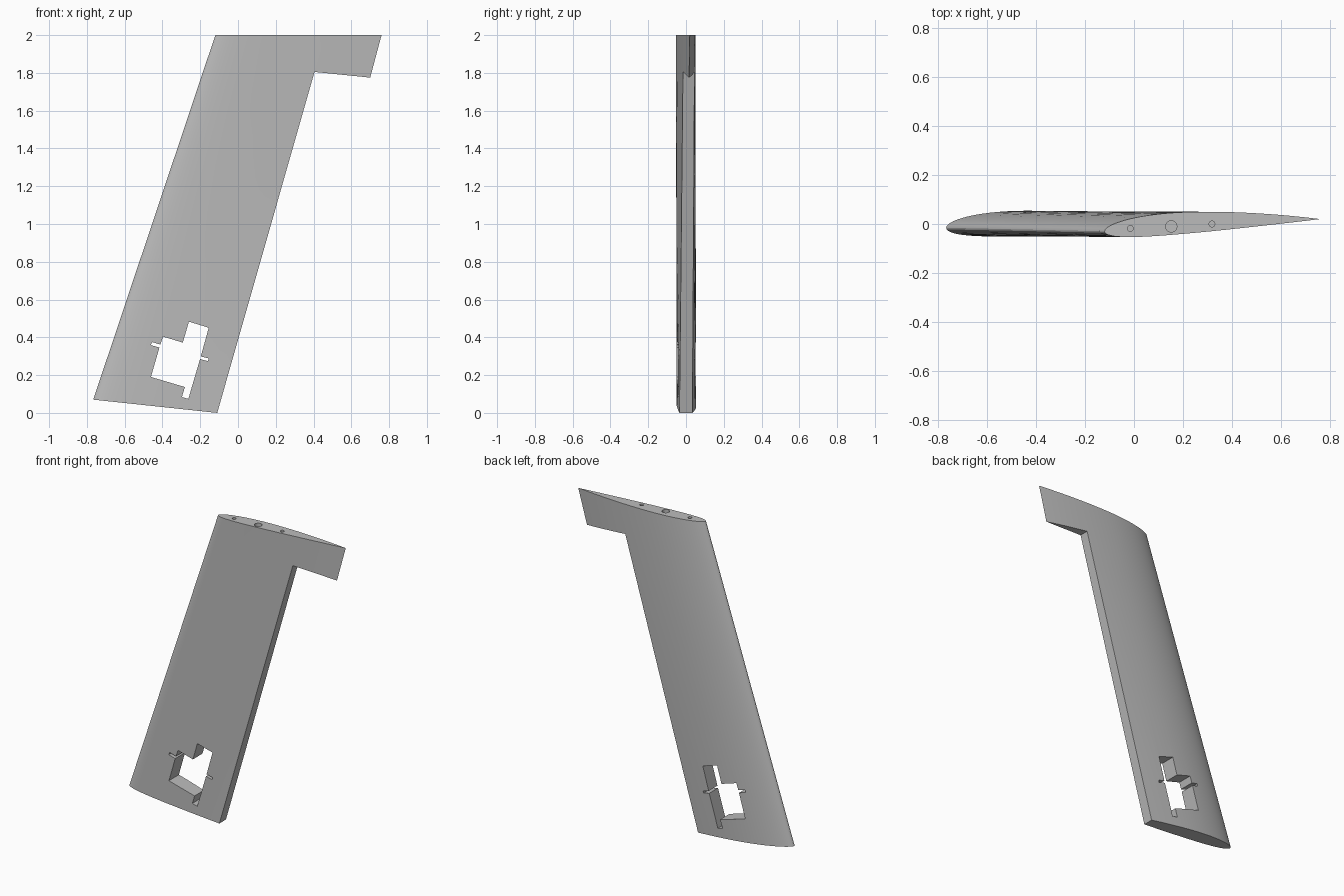
import bpy, bmesh, math

cube = bpy.data.objects.get("Cube")
if cube:
    bpy.data.objects.remove(cube, do_unlink=True)

grey = bpy.data.materials.new("plain grey")
grey.use_nodes = True
colour = (0.5, 0.5, 0.5, 1)
grey.diffuse_color = colour
grey.node_tree.nodes["Principled BSDF"].inputs["Base Color"].default_value = colour

STEPS = 36   # points along each side of the section
RINGS = 6    # sections along the span


def make_object(name, bm):
    bmesh.ops.recalc_face_normals(bm, faces=bm.faces)
    mesh = bpy.data.meshes.new(name)
    bm.to_mesh(mesh)
    bm.free()
    mesh.materials.append(grey)
    obj = bpy.data.objects.new(name, mesh)
    bpy.context.collection.objects.link(obj)
    return obj


def prism(name, outline):
    """Extrude an x-z outline right through the wing along y."""
    bm = bmesh.new()
    face = bm.faces.new([bm.verts.new((x, -0.3, z)) for x, z in outline])
    new = bmesh.ops.extrude_face_region(bm, geom=[face])["geom"]
    bmesh.ops.translate(bm, vec=(0, 0.6, 0),
                        verts=[v for v in new if isinstance(v, bmesh.types.BMVert)])
    return make_object(name, bm)


def cylinder(name, x, y, radius):
    bm = bmesh.new()
    bmesh.ops.create_cone(bm, cap_ends=True, segments=32, radius1=radius,
                          radius2=radius, depth=0.2)
    bmesh.ops.translate(bm, vec=(x, y, 2), verts=bm.verts)
    return make_object(name, bm)


def half_thickness(s):
    return 5 * 0.102 * (0.2969 * math.sqrt(s) - 0.126 * s - 0.3516 * s**2
                        + 0.2843 * s**3 - 0.1036 * s**4)


def camber(s, m=0.018, p=0.4):
    if s < p:
        return m * (1 - ((p - s) / p) ** 2)
    return m * (1 - ((s - p) / (1 - p)) ** 2)


def section(z):
    """Airfoil at height z, with sweep, taper and twist."""
    nose = -0.12 - 0.335 * (2 - z)
    tail = 0.76 - 0.267 * (2 - z)
    chord, t = tail - nose, z / 2
    nose_y, tail_y = -0.015 - 0.015 * t, -0.015 + 0.035 * t
    points = []
    for i in range(2 * STEPS):
        s = (1 + math.cos(math.pi * i / STEPS)) / 2
        side = 1 if i <= STEPS else -1
        y = nose_y + (tail_y - nose_y) * s
        y += chord * (camber(s) + side * half_thickness(s))
        points.append((nose + chord * s, y, z))
    return points


# Wing panel: lofted airfoil sections
bm = bmesh.new()
rings = []
for k in range(RINGS):
    z = -0.1 + 2.1 * k / (RINGS - 1)
    rings.append([bm.verts.new(p) for p in section(z)])
for a, b in zip(rings, rings[1:]):
    for i in range(2 * STEPS):
        j = (i + 1) % (2 * STEPS)
        bm.faces.new((a[i], a[j], b[j], b[i]))
bm.faces.new(rings[0])
bm.faces.new(rings[-1])
wing = make_object("wing_panel", bm)

# Planform trim: slanted lower end and notch for the control surface
trim = prism("planform_trim", [(-1, 0.095), (-0.11, 0), (0.405, 1.805), (0.70, 1.775),
                               (0.9, 1.755), (0.9, 2.1), (-1, 2.1)])
# Servo bay with mounting slits
bay = prism("servo_bay", [
    (-0.397, 0.404), (-0.292, 0.372), (-0.26, 0.483), (-0.155, 0.451),
    (-0.197, 0.299), (-0.155, 0.288), (-0.159, 0.274), (-0.201, 0.285),
    (-0.263, 0.074), (-0.297, 0.084), (-0.281, 0.137), (-0.461, 0.19),
    (-0.416, 0.346), (-0.461, 0.359), (-0.456, 0.375), (-0.411, 0.362)])
# Spar and pin sockets in the upper end
sockets = [cylinder("front_pin_socket", -0.015, -0.018, 0.012),
           cylinder("spar_socket", 0.152, -0.01, 0.023),
           cylinder("rear_pin_socket", 0.318, 0, 0.012)]

bpy.context.view_layer.objects.active = wing
for cutter in [trim, bay] + sockets:
    mod = wing.modifiers.new(cutter.name, "BOOLEAN")
    mod.operation = "INTERSECT" if cutter is trim else "DIFFERENCE"
    mod.solver = "EXACT"
    mod.object = cutter
    bpy.ops.object.modifier_apply(modifier=mod.name)
    bpy.data.objects.remove(cutter, do_unlink=True)

bpy.ops.object.select_all(action="DESELECT")
wing.select_set(True)
bpy.ops.object.shade_smooth_by_angle(angle=math.radians(25))
